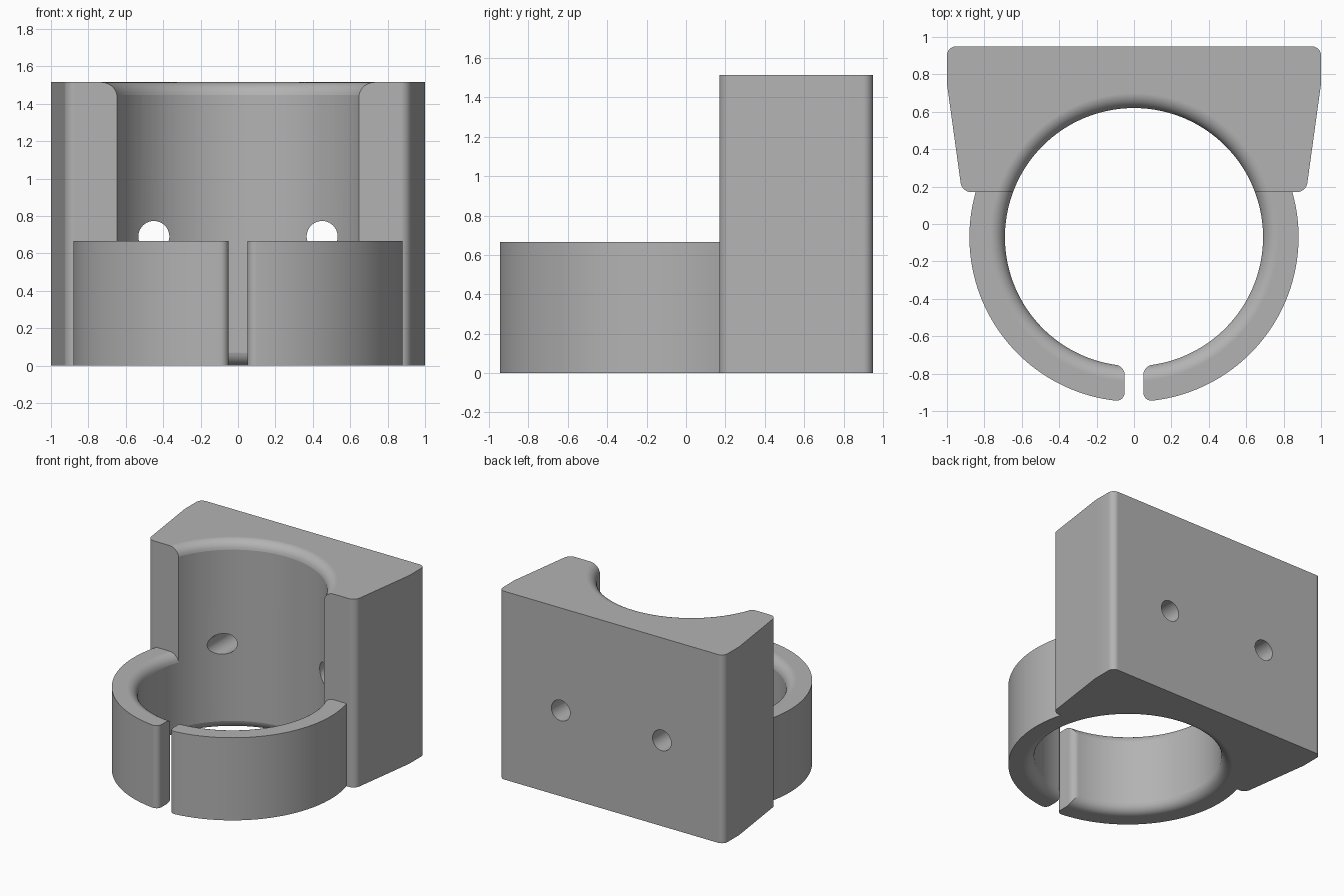
import bpy, bmesh
from math import sin, cos, asin, acos, sqrt, pi
from mathutils import Vector, Matrix

if "Cube" in bpy.data.objects:
    bpy.data.objects.remove(bpy.data.objects["Cube"])

BORE, OUTER, FILLET = 0.69, 0.88, 0.08    # bore radius, ring radius, bore edge rounding
CENTRE = Vector((0, -0.07))               # bore axis
FRONT, BACK = 0.17, 0.95                  # block depth range
TALL, LOW = 1.515, 0.665                  # block and ring heights
SLOT = 0.05                               # half slot width

grey = bpy.data.materials.new("Plain grey")
grey.use_nodes = True
grey.diffuse_color = (0.45, 0.45, 0.45, 1)
grey.node_tree.nodes["Principled BSDF"].inputs["Base Color"].default_value = grey.diffuse_color


def arc(radius, start, end, steps):
    angles = [start + (end - start) * i / steps for i in range(steps + 1)]
    return [CENTRE + radius * Vector((cos(a), sin(a))) for a in angles]


def rounded(before, corner, after, size=0.05, steps=8):
    before, corner, after = Vector(before), Vector(corner), Vector(after)
    a = (before - corner).normalized() * size
    b = (after - corner).normalized() * size
    turns = [pi / 2 * i / steps for i in range(steps + 1)]
    return [corner + a * (1 - sin(t)) + b * (1 - cos(t)) for t in turns]


def make_object(name, bm):
    bmesh.ops.recalc_face_normals(bm, faces=bm.faces)
    mesh = bpy.data.meshes.new(name)
    bm.to_mesh(mesh)
    bm.free()
    mesh.materials.append(grey)
    obj = bpy.data.objects.new(name, mesh)
    bpy.context.collection.objects.link(obj)
    return obj


def extrude(name, outline, height):
    bm = bmesh.new()
    face = bm.faces.new([bm.verts.new((p.x, p.y, 0)) for p in outline])
    top = bmesh.ops.extrude_face_region(bm, geom=[face], use_keep_orig=True)["geom"]
    bmesh.ops.translate(bm, verts=[v for v in top if isinstance(v, bmesh.types.BMVert)],
                        vec=(0, 0, height))
    return make_object(name, bm)


def flare(z, side):
    """Trumpet-shaped cutter that rounds the bore edge at height z."""
    profile = [(BORE - 0.1, -FILLET), (BORE - 0.005, -FILLET)]
    for i in range(1, 11):
        t = pi / 2 * i / 10
        profile.append((BORE + FILLET * (1 - cos(t)), FILLET * (sin(t) - 1)))
    profile += [(BORE + FILLET, 0.1), (BORE - 0.1, 0.1)]
    bm = bmesh.new()
    count = 128
    rings = [[bm.verts.new((CENTRE.x + r * cos(2 * pi * k / count),
                            CENTRE.y + r * sin(2 * pi * k / count), z + side * h))
              for r, h in profile] for k in range(count)]
    for k in range(count):
        one, two = rings[k], rings[(k + 1) % count]
        for j in range(len(profile)):
            n = (j + 1) % len(profile)
            bm.faces.new((one[j], one[n], two[n], two[j]))
    return make_object("bore_edge_cutter", bm)


def screw_drill(x):
    bm = bmesh.new()
    place = Matrix.Translation((x, 0.7, 0.69)) @ Matrix.Rotation(pi / 2, 4, "X")
    bmesh.ops.create_cone(bm, cap_ends=True, segments=40, radius1=0.083, radius2=0.083,
                          depth=1.0, matrix=place)
    return make_object("screw_hole_cutter", bm)


def apply(obj, kind, **settings):
    bpy.ops.object.select_all(action="DESELECT")
    bpy.context.view_layer.objects.active = obj
    obj.select_set(True)
    mod = obj.modifiers.new(kind, kind)
    for key, value in settings.items():
        setattr(mod, key, value)
    bpy.ops.object.modifier_apply(modifier=mod.name)


def cut(obj, cutters):
    for cutter in cutters:
        apply(obj, "BOOLEAN", operation="DIFFERENCE", solver="EXACT", object=cutter)
        bpy.data.objects.remove(cutter)


def finish(obj):
    bpy.ops.object.select_all(action="DESELECT")
    bpy.context.view_layer.objects.active = obj
    obj.select_set(True)
    bpy.ops.object.shade_smooth_by_angle(angle=0.5)
    apply(obj, "WEIGHTED_NORMAL", keep_sharp=True, weight=100)


# Mounting block: tapered plan with rounded corners and a half-round bore
rise = FRONT - CENTRE.y
start = asin(rise / BORE)
outline = arc(BORE, pi - start, start, 64)
outline += rounded((0.7, FRONT), (0.92, FRONT), (1, 0.75))
outline.append(Vector((1, 0.75)))
outline += rounded((1, 0.75), (1, BACK), (0, BACK))
outline += rounded((0, BACK), (-1, BACK), (-1, 0.75))
outline.append(Vector((-1, 0.75)))
outline += rounded((-1, 0.75), (-0.92, FRONT), (-0.7, FRONT))
block = extrude("mounting_block", outline, TALL)
cut(block, [flare(TALL, 1), flare(0, -1), screw_drill(0.45), screw_drill(-0.45)])
finish(block)

# Split clamp ring: one arm, mirrored across the slot
tip = 2 * SLOT
outer = arc(OUTER, asin(rise / OUTER), -acos(tip / OUTER), 56)
inner = arc(BORE, -acos(tip / BORE), start, 56)
outer_corner = Vector((SLOT, CENTRE.y - sqrt(OUTER ** 2 - SLOT ** 2)))
inner_corner = Vector((SLOT, CENTRE.y - sqrt(BORE ** 2 - SLOT ** 2)))
outline = outer + rounded(outer[-1], outer_corner, inner_corner, 0.048)
outline += rounded(outer_corner, inner_corner, inner[0], 0.048) + inner
ring = extrude("clamp_ring", outline, LOW)
cut(ring, [flare(LOW, 1), flare(0, -1)])
apply(ring, "MIRROR", use_mirror_merge=False)
finish(ring)
